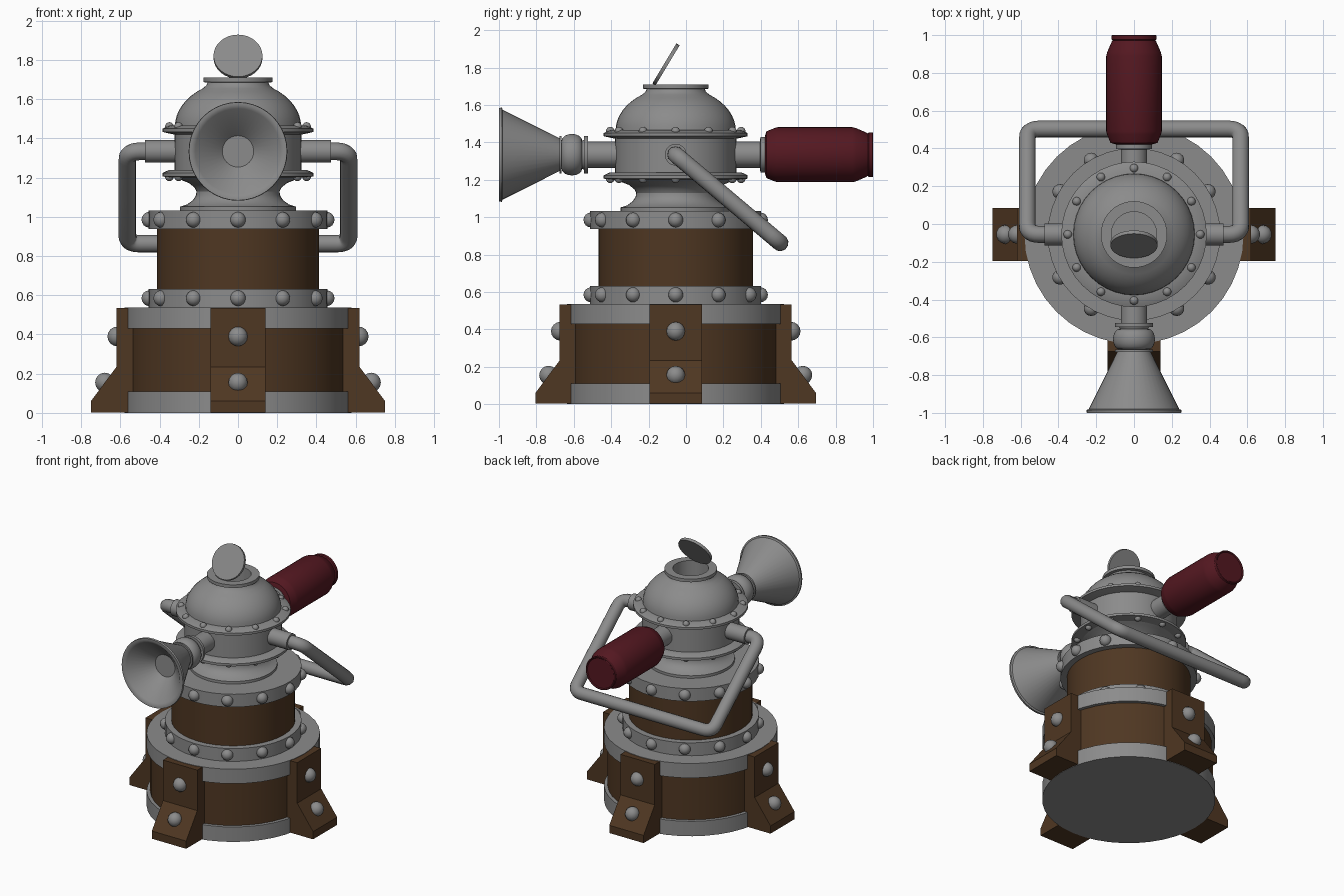
import bpy, bmesh, math
from mathutils import Matrix, Vector

if "Cube" in bpy.data.objects:
    bpy.data.objects.remove(bpy.data.objects["Cube"])

CY = -0.055   # y of the vertical axis
HZ = 1.334    # height of the pipes, horn and can


def material(name, rgb):
    m = bpy.data.materials.new(name)
    m.diffuse_color = (*rgb, 1)
    m.use_nodes = True
    m.node_tree.nodes["Principled BSDF"].inputs["Base Color"].default_value = m.diffuse_color
    return m


BROWN = material("brown", (0.078, 0.038, 0.016))
RED = material("dark_red", (0.089, 0.009, 0.015))
GREY = material("dark_grey", (0.26, 0.26, 0.26))


def finish(name, bm, mat=GREY):
    bmesh.ops.remove_doubles(bm, verts=bm.verts, dist=1e-5)
    bmesh.ops.recalc_face_normals(bm, faces=bm.faces)
    me = bpy.data.meshes.new(name)
    bm.to_mesh(me)
    bm.free()
    ob = bpy.data.objects.new(name, me)
    bpy.context.collection.objects.link(ob)
    me.materials.append(mat)
    return ob


def lathe(name, profile, matrix, mat=GREY, segs=40):
    """Spin (radius, height) points about local z; ends are on the axis."""
    bm = bmesh.new()
    pts = [(0, profile[0][1])] + profile + [(0, profile[-1][1])]
    rings = [[bm.verts.new(matrix @ Vector((r * math.sin(a), -r * math.cos(a), h)))
              for a in (2 * math.pi * i / segs for i in range(segs))] for r, h in pts]
    for lo, hi in zip(rings, rings[1:]):
        for i in range(segs):
            j = (i + 1) % segs
            bm.faces.new((lo[i], lo[j], hi[j], hi[i]))
    return finish(name, bm, mat)


def bolts(name, count, spots, r):
    """Round bolt heads repeated about the vertical axis at (radius, z) spots."""
    bm = bmesh.new()
    for i in range(count):
        a = 2 * math.pi * i / count
        for R, z in spots:
            at = Matrix.Translation((R * math.sin(a), CY - R * math.cos(a), z))
            bmesh.ops.create_uvsphere(bm, u_segments=14, v_segments=8, radius=r, matrix=at)
    return finish(name, bm)


UP = Matrix.Translation((0, CY, 0))
BACK = Matrix.Translation((0, 0, HZ)) @ Matrix.Rotation(-math.pi / 2, 4, 'X')


def drum(name, r, z0, z1, mat=GREY):
    return lathe(name, [(r, z0), (r, z1)], UP, mat)


# Base barrel with metal bands
drum("base_bottom_band", 0.58, 0, 0.11)
drum("base_barrel", 0.556, 0.10, 0.44, BROWN)
drum("base_top_band", 0.58, 0.43, 0.537)

# Four flared feet
foot = [(0.52, 0.003), (0.75, 0.003), (0.75, 0.06), (0.62, 0.235), (0.62, 0.534), (0.52, 0.534)]
for k, side in enumerate(("front", "right", "back", "left")):
    bm = bmesh.new()
    turn = UP @ Matrix.Rotation(k * math.pi / 2, 4, 'Z')
    a, b = ([bm.verts.new(turn @ Vector((x, -r, z))) for r, z in foot] for x in (-0.14, 0.14))
    bm.faces.new(a)
    bm.faces.new(b)
    for i in range(len(foot)):
        j = (i + 1) % len(foot)
        bm.faces.new((a[i], a[j], b[j], b[i]))
    finish(side + "_foot", bm, BROWN)
bolts("foot_bolts", 4, [(0.617, 0.39), (0.68, 0.155)], 0.05)

# Upper barrel between two bolted rings
drum("lower_ring", 0.457, 0.535, 0.632)
drum("upper_barrel", 0.414, 0.62, 0.95, BROWN)
drum("upper_ring", 0.457, 0.938, 1.033)
bolts("ring_bolts", 12, [(0.453, 0.585), (0.453, 0.985)], 0.04)

# Waisted neck
lathe("neck", [(0.295, 1.03), (0.295, 1.052), (0.26, 1.063), (0.23, 1.085), (0.214, 1.11),
               (0.212, 1.13), (0.222, 1.15), (0.25, 1.172), (0.30, 1.192), (0.33, 1.205)], UP)

# Head drum with two riveted flanges
lathe("head_drum", [(0.34, 1.20), (0.385, 1.206), (0.385, 1.224), (0.35, 1.24), (0.325, 1.24),
                    (0.325, 1.42), (0.35, 1.425), (0.385, 1.433), (0.385, 1.45), (0.345, 1.467),
                    (0.30, 1.467)], UP)
bolts("head_rivets", 12, [(0.35, 1.46), (0.35, 1.205)], 0.023)

# Dome with an open collar at the top
dome = [(0.322 * math.cos(t), 1.46 + 0.235 * math.sin(t))
        for t in (math.radians(d) for d in range(0, 57, 7))]
lathe("dome", dome + [(0.162, 1.67), (0.155, 1.685), (0.176, 1.687), (0.176, 1.71),
                      (0.12, 1.71), (0.12, 1.50)], UP)

# Hinged lid, tilted open
lathe("lid", [(0.125, -0.01), (0.125, 0.01)],
      Matrix.Translation((0, -0.107, 1.817)) @ Matrix.Rotation(math.radians(59), 4, 'X'), segs=32)

# Horn on the front: pipe, bulb and hollow bell
bulb = [(0.075 + 0.036 * math.sin(t), -0.61 - 0.055 * math.cos(t))
        for t in (math.pi * i / 8 for i in range(9))]
lathe("horn_bulb", [(0.1, -0.677), (0.1, -0.665)] + bulb +
      [(0.08, -0.545), (0.1, -0.545), (0.1, -0.525), (0.07, -0.525), (0.07, -0.33)], BACK)
lathe("horn_bell", [(0.08, -0.85), (0.218, -0.99), (0.235, -1.0), (0.25, -1.0),
                    (0.252, -0.985), (0.24, -0.98), (0.087, -0.675)], BACK)

# Pipe and can on the back
lathe("back_pipe", [(0.07, 0.2), (0.07, 0.395), (0.095, 0.398), (0.095, 0.424)], BACK)
lathe("can", [(0.09, 0.42), (0.11, 0.425), (0.125, 0.43), (0.143, 0.475), (0.147, 0.49),
              (0.147, 0.89), (0.142, 0.91), (0.118, 0.965), (0.113, 0.972), (0.12, 0.978),
              (0.12, 0.998), (0.114, 1.0), (0.108, 0.994)], BACK, RED)

# Side sockets for the handle
for side, s in (("left", -1), ("right", 1)):
    m = Matrix.Translation((0, CY, HZ)) @ Matrix.Rotation(s * math.pi / 2, 4, 'Y')
    lathe(side + "_socket", [(0.058, 0.28), (0.058, 0.475)], m, segs=24)

# Bent tube handle: straight runs joined by rounded corners
corners = [Vector(p) for p in ((0.44, CY, HZ), (0.565, CY, HZ), (0.565, 0.503, 0.863),
                               (-0.565, 0.503, 0.863), (-0.565, CY, HZ), (-0.44, CY, HZ))]
path = [corners[0]]
for p, c, n in zip(corners, corners[1:], corners[2:]):
    s, e = c + (p - c).normalized() * 0.065, c + (n - c).normalized() * 0.065
    for i in range(7):
        t = i / 6
        path.append(s * (1 - t) ** 2 + c * 2 * t * (1 - t) + e * t * t)
path.append(corners[-1])
cu = bpy.data.curves.new("handle", 'CURVE')
cu.dimensions = '3D'
cu.bevel_depth, cu.bevel_resolution, cu.use_fill_caps = 0.045, 4, True
cu.materials.append(GREY)
sp = cu.splines.new('POLY')
sp.points.add(len(path) - 1)
for pt, co in zip(sp.points, path):
    pt.co = (*co, 1)
bpy.context.collection.objects.link(bpy.data.objects.new("handle", cu))

# Smooth shading with crisp edges
for ob in bpy.data.objects:
    if ob.type == 'MESH':
        ob.select_set(True)
        bpy.context.view_layer.objects.active = ob
bpy.ops.object.shade_smooth_by_angle(angle=math.radians(32))
